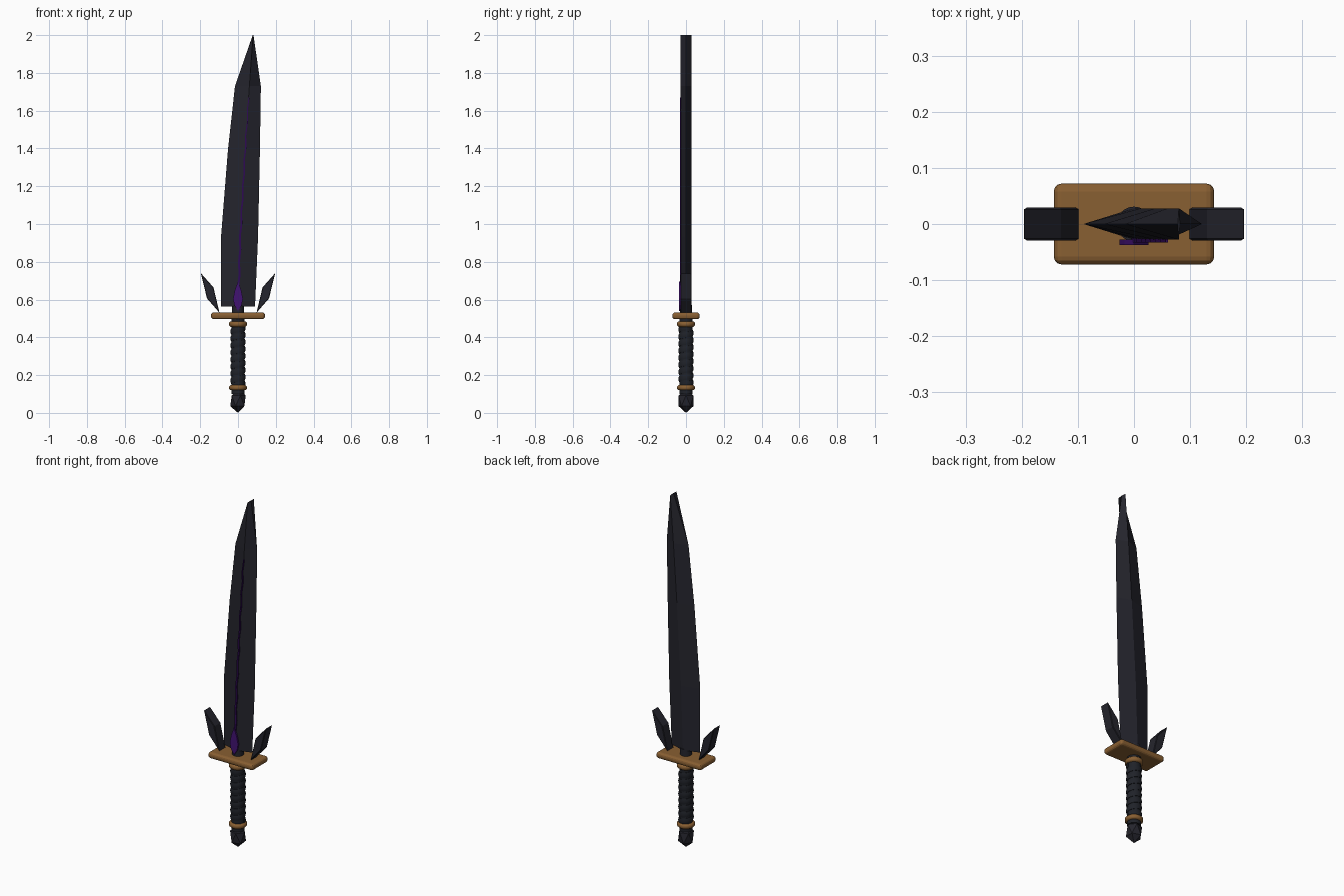
import bpy, bmesh, math

if "Cube" in bpy.data.objects:
    bpy.data.objects.remove(bpy.data.objects["Cube"])

def mat(name, r, g, b):
    m = bpy.data.materials.new(name)
    m.diffuse_color = (r, g, b, 1)
    m.use_nodes = True
    m.node_tree.nodes["Principled BSDF"].inputs["Base Color"].default_value = m.diffuse_color
    return m

STEEL = mat("black steel", 0.018, 0.018, 0.026)
LEATHER = mat("dark leather", 0.014, 0.016, 0.022)
BRONZE = mat("bronze", 0.25, 0.115, 0.032)
PURPLE = mat("purple crystal", 0.055, 0.006, 0.17)
GLOW = mat("deep purple", 0.028, 0.003, 0.09)

def new_obj(name, bm, m, bevel=0.0, segs=2):
    bmesh.ops.recalc_face_normals(bm, faces=bm.faces)
    me = bpy.data.meshes.new(name)
    bm.to_mesh(me)
    bm.free()
    me.materials.append(m)
    o = bpy.data.objects.new(name, me)
    bpy.context.collection.objects.link(o)
    if bevel:
        b = o.modifiers.new("bevel", 'BEVEL')
        b.width, b.segments = bevel, segs
    return o

def loft(name, rings, m):
    """Skin a list of equal-length vertex rings and cap both ends."""
    bm = bmesh.new()
    vs = [[bm.verts.new(p) for p in r] for r in rings]
    n = len(rings[0])
    for a, b in zip(vs, vs[1:]):
        for i in range(n):
            j = (i + 1) % n
            bm.faces.new((a[i], a[j], b[j], b[i]))
    bm.faces.new(vs[0])
    bm.faces.new(vs[-1])
    bmesh.ops.remove_doubles(bm, verts=bm.verts, dist=0.0001)
    return new_obj(name, bm, m)

def plate(name, outline, y0, y1, m, bevel=0.0):
    """Extrude an x-z outline from y0 to y1."""
    bm = bmesh.new()
    f = bm.faces.new([bm.verts.new((x, y0, z)) for x, z in outline])
    r = bmesh.ops.extrude_face_region(bm, geom=[f])
    bmesh.ops.translate(bm, vec=(0, y1 - y0, 0),
                        verts=[v for v in r["geom"] if isinstance(v, bmesh.types.BMVert)])
    return new_obj(name, bm, m, bevel, 1)

def smooth(o, deg=40):
    bpy.ops.object.select_all(action='DESELECT')
    o.select_set(True)
    bpy.context.view_layer.objects.active = o
    bpy.ops.object.shade_smooth_by_angle(angle=math.radians(deg))

def cylinder(name, r, z0, z1, m, bevel=0.0):
    bm = bmesh.new()
    rings = []
    n = 24
    prof = [(r, z0), (r, z1)]
    if bevel:
        prof = [(r - bevel, z0), (r, z0 + bevel), (r, z1 - bevel), (r - bevel, z1)]
    bm.free()
    for rr, z in prof:
        rings.append([(rr * math.cos(2 * math.pi * i / n), rr * math.sin(2 * math.pi * i / n), z)
                      for i in range(n)])
    o = loft(name, rings, m)
    smooth(o, 50)
    return o

# blade: diamond section with a central ridge that leans to the tip
# stations are (z, left edge, ridge, right edge)
T = 0.028
stations = [(0.563, -0.09, 0.0, 0.09), (0.93, -0.09, 0.012, 0.106), (1.395, -0.053, 0.038, 0.116),
            (1.73, -0.016, 0.06, 0.121), (2.0, 0.078, 0.08, 0.082)]
loft("blade", [[(l, 0, z), (c, -T, z), (r, 0, z), (c, T, z)] for z, l, c, r in stations], STEEL)

def ridge_x(z):
    for a, b in zip(stations, stations[1:]):
        if z <= b[0]:
            return a[2] + (b[2] - a[2]) * (z - a[0]) / (b[0] - a[0])
    return 0.08

# glowing crack along the front ridge, slightly jagged
crack = []
for i in range(17):
    z = 0.6 + 1.07 * i / 16
    x = ridge_x(z) + 0.0025 * (-1) ** i
    w = 0.006 * (1 - 0.6 * i / 16)
    crack.append([(x - w, -0.026, z), (x - w, -0.033, z), (x + w, -0.033, z), (x + w, -0.026, z)])
loft("blade_crack", crack, GLOW)

# crystal at the blade root
plate("crystal", [(0, 0.54), (0.019, 0.57), (0.026, 0.605), (0.017, 0.65), (0, 0.695),
                  (-0.017, 0.65), (-0.026, 0.605), (-0.019, 0.57)], -0.037, -0.028, PURPLE)

# wing spikes
for side, s in (("left", -1), ("right", 1)):
    plate(side + "_spike", [(s * x, z) for x, z in
                            [(0.197, 0.74), (0.13, 0.665), (0.098, 0.53), (0.164, 0.606)]],
          -0.029, 0.029, STEEL, 0.003)

# guard
bm = bmesh.new()
bmesh.ops.create_cube(bm, size=1)
bmesh.ops.scale(bm, vec=(0.286, 0.144, 0.035), verts=bm.verts)
bmesh.ops.translate(bm, vec=(0, 0, 0.514), verts=bm.verts)
new_obj("guard", bm, BRONZE, 0.014, 3)

# tang, grip core and collars
cylinder("tang", 0.031, 0.5, 0.57, STEEL)
cylinder("grip", 0.035, 0.1, 0.51, LEATHER)
cylinder("upper_collar", 0.047, 0.456, 0.484, BRONZE, 0.007)
cylinder("lower_collar", 0.047, 0.12, 0.147, BRONZE, 0.007)

# spiral leather wrap: a swept helix with a flattened section
turns, per, sec = 8, 24, 6
helix = []
for i in range(turns * per + 1):
    a = 2 * math.pi * i / per
    z = 0.152 + 0.298 * i / (turns * per)
    ring = []
    for k in range(sec):
        b = 2 * math.pi * k / sec
        r = 0.034 + 0.007 * math.cos(b)
        ring.append((r * math.cos(a), r * math.sin(a), z + 0.017 * math.sin(b)))
    helix.append(ring)
smooth(loft("grip_wrap", helix, LEATHER), 65)

# faceted pommel
bm = bmesh.new()
bmesh.ops.create_icosphere(bm, subdivisions=1, radius=1)
bmesh.ops.scale(bm, vec=(0.046, 0.046, 0.064), verts=bm.verts)
bmesh.ops.translate(bm, vec=(0, 0, 0.064), verts=bm.verts)
new_obj("pommel", bm, STEEL)
